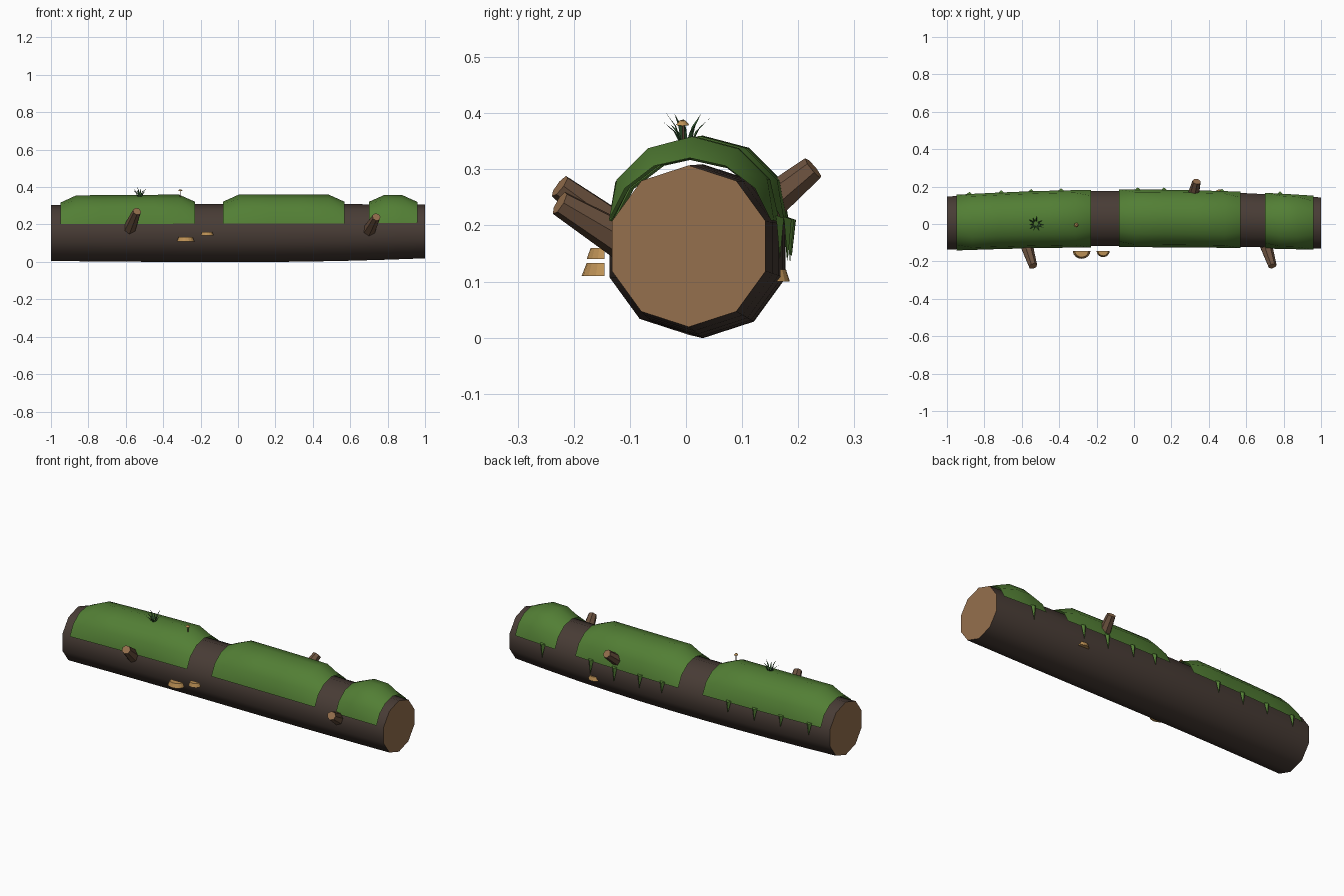
import bpy, math, random
from math import sin, cos, radians, pi
from mathutils import Vector

if "Cube" in bpy.data.objects:
    bpy.data.objects.remove(bpy.data.objects["Cube"])

random.seed(4)


def material(name, rgb):
    m = bpy.data.materials.new(name)
    m.diffuse_color = (*rgb, 1)
    m.use_nodes = True
    m.node_tree.nodes["Principled BSDF"].inputs["Base Color"].default_value = m.diffuse_color
    return m


BARK = material("bark", (0.065, 0.045, 0.036))
WOOD = material("cut_wood", (0.30, 0.16, 0.075))
TWIG = material("twig_bark", (0.15, 0.085, 0.05))
MOSS = material("moss", (0.085, 0.21, 0.035))
GRASS = material("grass", (0.03, 0.10, 0.03))
FUNGUS = material("fungus", (0.50, 0.28, 0.09))


def make(name, verts, faces, mats, wood_faces=(), smooth=None):
    me = bpy.data.meshes.new(name)
    me.from_pydata([tuple(v) for v in verts], [], faces)
    for m in mats:
        me.materials.append(m)
    for i in wood_faces:
        me.polygons[i].material_index = 1
    ob = bpy.data.objects.new(name, me)
    bpy.context.collection.objects.link(ob)
    if smooth:
        bpy.ops.object.select_all(action='DESELECT')
        ob.select_set(True)
        bpy.context.view_layer.objects.active = ob
        bpy.ops.object.shade_smooth_by_angle(angle=radians(smooth))
    return ob


def loft(name, rings, closed, caps, mats, smooth=None):
    """Join equal-length point rings; caps use the last material."""
    n = len(rings[0])
    verts = [p for r in rings for p in r]
    faces = []
    for i in range(len(rings) - 1):
        for j in range(n if closed else n - 1):
            k = (j + 1) % n
            faces.append((i*n + j, i*n + k, (i+1)*n + k, (i+1)*n + j))
    cap_ids = []
    if caps:
        cap_ids = [len(faces), len(faces) + 1]
        faces += [tuple(reversed(range(n))), tuple(range(len(verts) - n, len(verts)))]
    return make(name, verts, faces, mats, cap_ids if len(mats) > 1 else (), smooth)


# Gently bowed trunk axis
def axis(x):
    t = max(0, x)
    cy = 0.005 + 0.025 * (1 - x*x)
    cz = 0.154 + 0.009 * t*t
    r = 0.155 - (0.011 if x > 0 else 0.006) * x*x
    return cy, cz, r


def on_log(x, deg, off=0.0):
    cy, cz, r = axis(x)
    a = radians(deg)
    return Vector((x, cy + (r + off) * cos(a), cz + (r + off) * sin(a)))


# Trunk
xs = [-1 + 0.2*i for i in range(11)]
loft("log", [[on_log(x, 90 + 36*j) for j in range(10)] for x in xs], True, True, [BARK, WOOD], 45)

# Moss blankets
patches = [(-0.95, -0.23), (-0.08, 0.57), (0.70, 0.96)]
for i, (a, b) in enumerate(patches):
    step = min(0.085, (b - a) / 3)
    count = max(1, round((b - a - 2*step) / 0.14))
    stations = [a] + [a + step + (b - a - 2*step) * k / count for k in range(count + 1)] + [b]
    rings = []
    for x in stations:
        puff = 0.006 if x in (a, b) else 0.044
        ring = []
        for k in range(7):
            d = 18 + 24*k
            u = sin(pi * k / 6) ** 0.7 if 0 < k < 6 else 0
            ring.append(on_log(x, d, 0.007 + puff * u))
        rings.append(ring)
    loft(f"moss_{i + 1}", rings, False, False, [MOSS], 40)

# Hanging moss tips on the back
for i, x in enumerate([-0.88, -0.71, -0.55, -0.39, 0.02, 0.16, 0.32, 0.47, 0.78]):
    p = on_log(x, 18, 0.009)
    h = random.uniform(0.055, 0.075)
    w = 0.016
    verts = [p + Vector((-w, -0.004, 0.01)), p + Vector((w, -0.004, 0.01)),
             p + Vector((0, 0.010, 0.005)), p + Vector((0, 0.003, -h))]
    make(f"moss_tip_{i + 1}", verts, [(0, 2, 1), (0, 3, 2), (2, 3, 1), (1, 3, 0)], [MOSS])


# Broken branch stubs
def tube(name, p, q, r0, r1, n, mats):
    p, q = Vector(p), Vector(q)
    rot = (q - p).to_track_quat('Z', 'Y')
    rings = [[c + rot @ Vector((r*cos(2*pi*j/n), r*sin(2*pi*j/n), 0)) for j in range(n)]
             for c, r in ((p, r0), (q, r1))]
    return loft(name, rings, True, True, mats, 50)


for i, (p, q) in enumerate([((-0.58, -0.10, 0.175), (-0.54, -0.225, 0.27)),
                            ((0.70, -0.10, 0.165), (0.74, -0.225, 0.24)),
                            ((0.31, 0.12, 0.215), (0.335, 0.227, 0.302))]):
    tube(f"branch_stub_{i + 1}", p, q, 0.036, 0.023, 7, [TWIG, WOOD])


# Bracket fungi: half discs tapering upward
def bracket(name, x, y, z, w, d, h, side):
    rings = []
    for s, zz in ((1, z), (0.78, z + h)):
        rings.append([Vector((x + s*w*cos(pi*j/8), y + side*s*d*sin(pi*j/8), zz)) for j in range(9)])
    if side > 0:
        pass
    else:
        rings = [r[::-1] for r in rings]
    loft(name, rings, True, True, [FUNGUS])


bracket("bracket_fungus_1", -0.28, -0.145, 0.11, 0.047, 0.041, 0.023, -1)
bracket("bracket_fungus_2", -0.165, -0.145, 0.14, 0.035, 0.032, 0.02, -1)
bracket("bracket_fungus_3", 0.46, 0.155, 0.10, 0.035, 0.03, 0.021, 1)

# Grass tuft
verts, faces = [], []
for k in range(10):
    a = 2*pi*k/10 + random.uniform(-0.2, 0.2)
    out = Vector((cos(a), sin(a), 0))
    side = Vector((-sin(a), cos(a), 0)) * 0.005
    base = Vector((-0.525, 0, 0.342)) + out * 0.008
    reach, h = random.uniform(0.028, 0.045), random.uniform(0.035, 0.06)
    mid = base + out * reach * 0.4 + Vector((0, 0, h * 0.6))
    n = len(verts)
    verts += [base - side, base + side, mid + side*0.7, mid - side*0.7, base + out*reach + Vector((0, 0, h))]
    faces += [(n, n+1, n+2, n+3), (n+3, n+2, n+4)]
make("grass_tuft", verts, faces, [GRASS])

# Tiny toadstool
tube("toadstool_stem", (-0.31, -0.005, 0.335), (-0.308, -0.005, 0.382), 0.003, 0.002, 6, [TWIG])
tube("toadstool_cap", (-0.308, -0.006, 0.379), (-0.307, -0.006, 0.387), 0.012, 0.005, 8, [FUNGUS])
